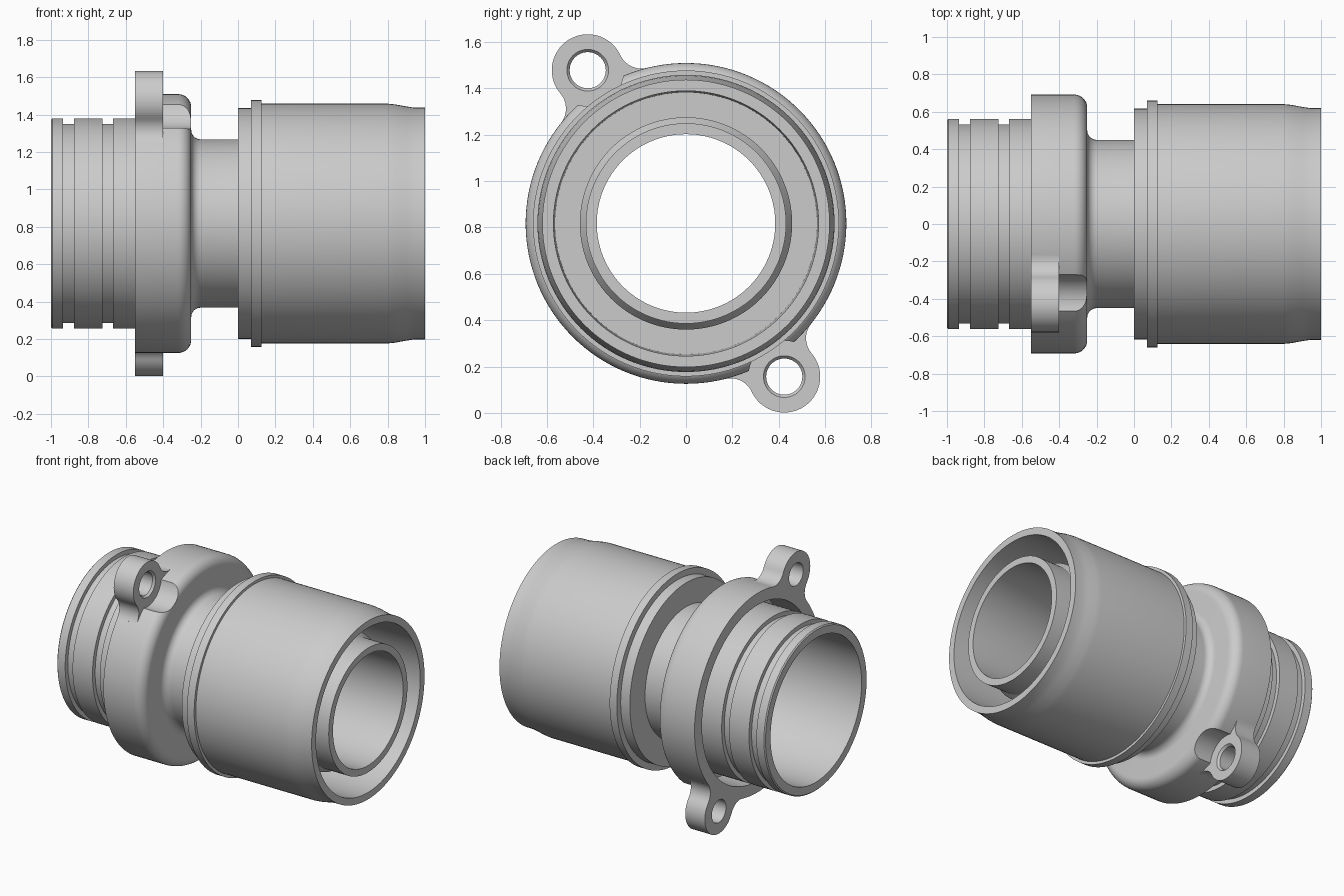
import bpy, bmesh
from math import sin, cos, pi, atan2, acos, hypot, radians

if "Cube" in bpy.data.objects:
    bpy.data.objects.remove(bpy.data.objects["Cube"])

ZC = 0.8175                     # height of the main axis
EAR_Y, EAR_Z = -0.424, 0.661    # upper ear centre relative to the axis
EAR_R, FLANGE_R, FILLET_R = 0.155, 0.692, 0.10


def make_object(name, bm):
    bmesh.ops.remove_doubles(bm, verts=bm.verts, dist=1e-5)
    bmesh.ops.recalc_face_normals(bm, faces=bm.faces)
    mesh = bpy.data.meshes.new(name)
    bm.to_mesh(mesh)
    bm.free()
    ob = bpy.data.objects.new(name, mesh)
    bpy.context.collection.objects.link(ob)
    return ob


def lathe(name, profile, y=0, z=0, n=128):
    """Spin a closed (x, radius) profile about an axis parallel to x."""
    bm = bmesh.new()
    rings = [[bm.verts.new((x, y + r * sin(2 * pi * i / n), ZC + z + r * cos(2 * pi * i / n)))
              for x, r in profile] for i in range(n)]
    m = len(profile)
    for i in range(n):
        a, b = rings[i], rings[(i + 1) % n]
        for j in range(m):
            k = (j + 1) % m
            if profile[j][1] == 0 and profile[k][1] == 0:
                continue
            bm.faces.new((a[j], a[k], b[k], b[j]))
    bmesh.ops.dissolve_degenerate(bm, edges=bm.edges, dist=1e-6)
    return make_object(name, bm)


def arc(cx, cy, r, a0, a1, n=8):
    return [(cx + r * cos(a0 + (a1 - a0) * i / n), cy + r * sin(a0 + (a1 - a0) * i / n))
            for i in range(n + 1)]


def cut(ob, cutter):
    mod = ob.modifiers.new("cut", 'BOOLEAN')
    mod.operation, mod.solver, mod.object = 'DIFFERENCE', 'EXACT', cutter
    bpy.context.view_layer.objects.active = ob
    bpy.ops.object.modifier_apply(modifier=mod.name)
    bpy.data.objects.remove(cutter)


def smooth(ob):
    bpy.ops.object.select_all(action='DESELECT')
    ob.select_set(True)
    bpy.context.view_layer.objects.active = ob
    bpy.ops.object.shade_smooth_by_angle(angle=radians(30))


# main body: outside from left to right, then back through the recess and bore
profile = [(-1, 0.555), (-0.993, 0.5625)]
for gx in (-0.935, -0.725):     # seal grooves
    profile += [(gx, 0.5625), (gx, 0.533), (gx + 0.057, 0.533), (gx + 0.057, 0.5625)]
profile += [(-0.33, 0.5625), (-0.33, 0.61), (-0.55, 0.61), (-0.55, FLANGE_R)]   # open cup flange
profile += arc(-0.32, FLANGE_R - 0.07, 0.07, pi / 2, 0)
profile += arc(-0.2, 0.5, 0.05, pi, 1.5 * pi)                                  # neck fillet
profile += [(0, 0.45), (0, 0.617), (0.07, 0.617), (0.07, 0.66), (0.125, 0.66), (0.125, 0.641),
            (0.8, 0.641), (0.84, 0.637), (0.9, 0.626), (0.94, 0.62), (1, 0.62),
            (1, 0.572), (0.12, 0.565), (0.12, 0.458),                          # annular recess
            (0.78, 0.458), (0.82, 0.432), (1, 0.432), (1, 0.385),              # inner tube
            (-0.15, 0.385), (-0.5, 0.5), (-1, 0.5)]
body = lathe("coupling_body", profile)


def ear_outline():
    """Ear disc blended into the flange; ear direction along +u."""
    d = hypot(EAR_Y, EAR_Z)
    e, f = EAR_R + FILLET_R, FLANGE_R + FILLET_R
    at_axis = acos((d * d + f * f - e * e) / (2 * d * f))
    fx, fy = f * cos(at_axis), f * sin(at_axis)
    to_ear = atan2(-fy, d - fx)
    to_axis = at_axis - pi
    ear_angle = atan2(fy, fx - d)
    half = arc(fx, fy, FILLET_R, to_ear, to_axis, 10)
    lower = [(u, -v) for u, v in reversed(half)]
    tip = arc(d, 0, EAR_R, -ear_angle, ear_angle, 40)
    base = arc(0, 0, 0.635, at_axis, -at_axis, 10)
    return lower + tip[1:-1] + half + base


for side, label in ((1, "upper"), (-1, "lower")):
    ey, ez = side * EAR_Y, side * EAR_Z
    ang = atan2(ez, ey)
    # screw head clearance pocket in the flange
    cut(body, lathe("pocket_cutter", [(-0.4, 0), (-0.4, EAR_R), (-0.22, EAR_R), (-0.22, 0)],
                    ey, ez, 64))
    # mounting ear plate with a chamfered hole
    bm = bmesh.new()
    face = bm.faces.new([bm.verts.new((-0.55, u * cos(ang) - v * sin(ang),
                                       ZC + u * sin(ang) + v * cos(ang)))
                         for u, v in ear_outline()])
    ext = bmesh.ops.extrude_face_region(bm, geom=[face], use_keep_orig=True)
    for v in ext["geom"]:
        if isinstance(v, bmesh.types.BMVert):
            v.co.x = -0.4
    ear = make_object(label + "_mounting_ear", bm)
    cut(ear, lathe("hole_cutter", [(-0.6, 0), (-0.6, 0.078), (-0.415, 0.078), (-0.395, 0.094),
                                   (-0.37, 0.094), (-0.37, 0)], ey, ez, 48))
    smooth(ear)
smooth(body)
